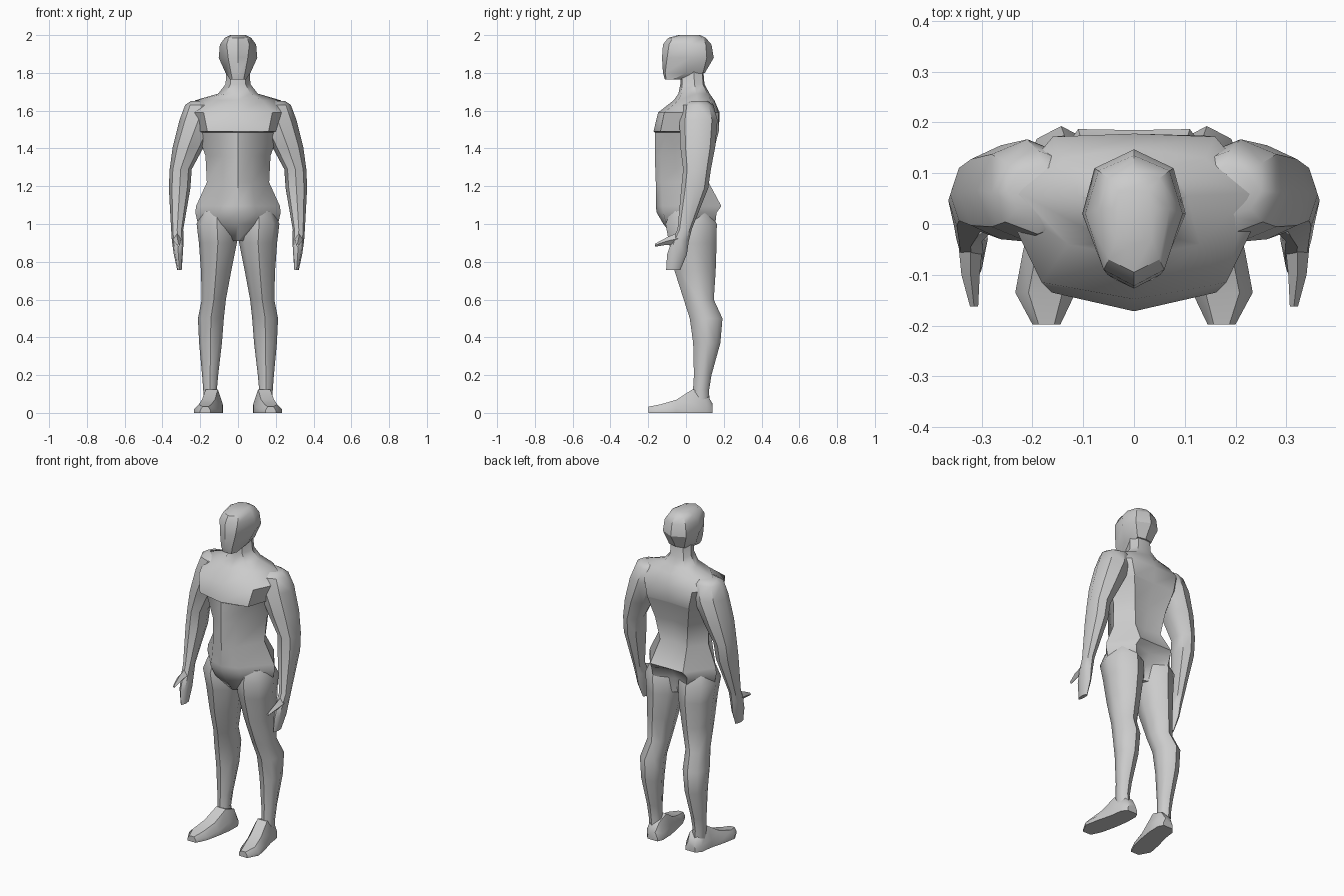
import bpy, bmesh, math

grey = bpy.data.materials.new("plain grey")
grey.diffuse_color = (0.6, 0.6, 0.6, 1)


def loft(name, rings, mirror=False, angle=42):
    """Skin a list of equal-length point rings and cap both ends."""
    bm = bmesh.new()
    loops = [[bm.verts.new(p) for p in ring] for ring in rings]
    n = len(loops[0])
    for lo, hi in zip(loops, loops[1:]):
        for i in range(n):
            j = (i + 1) % n
            bm.faces.new((lo[i], lo[j], hi[j], hi[i]))
    bm.faces.new(loops[0][::-1])
    bm.faces.new(loops[-1])
    bmesh.ops.recalc_face_normals(bm, faces=bm.faces[:])
    for f in bm.faces:
        f.smooth = True
    me = bpy.data.meshes.new(name)
    bm.to_mesh(me)
    bm.free()
    me.set_sharp_from_angle(angle=math.radians(angle))
    me.materials.append(grey)
    ob = bpy.data.objects.new(name, me)
    bpy.context.collection.objects.link(ob)
    if mirror:
        ob.modifiers.new("other side", 'MIRROR').use_mirror_merge = False
    return ob


def body_ring(z, front, a, ya, w, yw, b, yb, back):
    """Symmetric eight-point section: front, front corner, side, back corner, back."""
    return [(0, front, z), (a, ya, z), (w, yw, z), (b, yb, z),
            (0, back, z), (-b, yb, z), (-w, yw, z), (-a, ya, z)]


def limb_ring(z, x0, x1, y0, y1, n=8):
    """Level n-sided section filling the given x and y range."""
    cx, cy, rx, ry = (x0 + x1) / 2, (y0 + y1) / 2, (x1 - x0) / 2, (y1 - y0) / 2
    return [(cx + rx * math.cos(2 * math.pi * i / n),
             cy + ry * math.sin(2 * math.pi * i / n), z) for i in range(n)]


def foot_ring(y, x0, x1, h):
    """Upright section standing on the floor, narrower on top."""
    m = (x1 - x0) * 0.22
    return [(x0, y, 0), (x1, y, 0), (x1, y, h * 0.4), (x1 - m, y, h),
            (x0 + m, y, h), (x0, y, h * 0.4)]


# torso with hem, waist, overhanging chest plate, sloping shoulders and neck
loft("torso", [body_ring(*r) for r in (
    (0.91, -0.05, 0.02, -0.04, 0.05, 0.03, 0.03, 0.10, 0.08),
    (1.00, -0.12, 0.08, -0.105, 0.212, 0.03, 0.11, 0.155, 0.10),
    (1.06, -0.155, 0.10, -0.12, 0.226, 0.03, 0.12, 0.162, 0.13),
    (1.095, -0.16, 0.09, -0.125, 0.222, 0.03, 0.11, 0.187, 0.185),
    (1.22, -0.16, 0.075, -0.13, 0.165, 0.02, 0.09, 0.12, 0.10),
    (1.36, -0.165, 0.075, -0.133, 0.172, 0.03, 0.11, 0.14, 0.125),
    (1.485, -0.165, 0.145, -0.10, 0.215, 0.04, 0.14, 0.172, 0.165),
    (1.49, -0.172, 0.162, -0.135, 0.22, 0.04, 0.14, 0.174, 0.166),
    (1.59, -0.148, 0.182, -0.115, 0.262, 0.05, 0.16, 0.172, 0.178),
    (1.655, -0.065, 0.13, -0.04, 0.225, 0.06, 0.14, 0.13, 0.15),
    (1.69, -0.04, 0.065, -0.025, 0.105, 0.055, 0.07, 0.112, 0.125),
    (1.74, -0.03, 0.04, -0.02, 0.066, 0.045, 0.045, 0.09, 0.098),
    (1.83, -0.03, 0.04, -0.02, 0.06, 0.04, 0.04, 0.085, 0.09))])

# head, narrow at the chin and flattened on top
loft("head", [body_ring(*r) for r in (
    (1.765, -0.112, 0.03, -0.105, 0.042, -0.07, 0.035, -0.03, -0.02),
    (1.80, -0.122, 0.037, -0.11, 0.066, 0.00, 0.05, 0.09, 0.10),
    (1.88, -0.127, 0.052, -0.10, 0.102, 0.02, 0.078, 0.11, 0.147),
    (1.95, -0.122, 0.06, -0.09, 0.096, 0.02, 0.07, 0.105, 0.135),
    (1.985, -0.095, 0.05, -0.07, 0.07, 0.03, 0.05, 0.09, 0.105),
    (2.0, -0.04, 0.035, -0.03, 0.042, 0.03, 0.03, 0.065, 0.075))], angle=32)

# arms growing out of the shoulders and running down into flat hands
loft("arm", [limb_ring(*r) for r in (
    (1.65, 0.11, 0.25, 0.015, 0.115),
    (1.63, 0.10, 0.28, -0.02, 0.145),
    (1.55, 0.11, 0.31, -0.035, 0.167),
    (1.41, 0.18, 0.345, -0.03, 0.155),
    (1.29, 0.245, 0.362, -0.015, 0.132),
    (1.19, 0.252, 0.366, -0.025, 0.118),
    (0.97, 0.29, 0.354, -0.045, 0.03),
    (0.91, 0.288, 0.35, -0.075, 0.015),
    (0.84, 0.292, 0.34, -0.10, 0.005),
    (0.757, 0.298, 0.322, -0.105, -0.03))], mirror=True)

# thumbs pointing forward
loft("thumb", [[(x, y, z - t), (x + s, y, z), (x, y, z + t), (x - s, y, z)]
               for x, y, z, s, t in ((0.322, -0.03, 0.925, 0.025, 0.035),
                                     (0.322, -0.10, 0.91, 0.018, 0.02),
                                     (0.315, -0.163, 0.888, 0.008, 0.008))], mirror=True)

# legs with knees and full calves
loft("leg", [limb_ring(*r) for r in (
    (1.07, 0.03, 0.19, -0.08, 0.125),
    (1.00, 0.003, 0.219, -0.108, 0.163),
    (0.90, 0.006, 0.207, -0.09, 0.162),
    (0.75, 0.036, 0.196, -0.06, 0.157),
    (0.60, 0.064, 0.192, -0.012, 0.147),
    (0.50, 0.075, 0.212, 0.02, 0.193),
    (0.37, 0.085, 0.206, 0.038, 0.182),
    (0.20, 0.105, 0.19, 0.042, 0.135),
    (0.12, 0.112, 0.184, 0.037, 0.122),
    (0.04, 0.105, 0.18, 0.03, 0.125))], mirror=True, angle=46)

# feet turned slightly outward
loft("foot", [foot_ring(*r) for r in (
    (0.14, 0.095, 0.16, 0.05),
    (0.11, 0.08, 0.185, 0.10),
    (0.035, 0.082, 0.195, 0.125),
    (-0.05, 0.095, 0.218, 0.07),
    (-0.135, 0.115, 0.234, 0.045),
    (-0.198, 0.145, 0.20, 0.033))], mirror=True)
